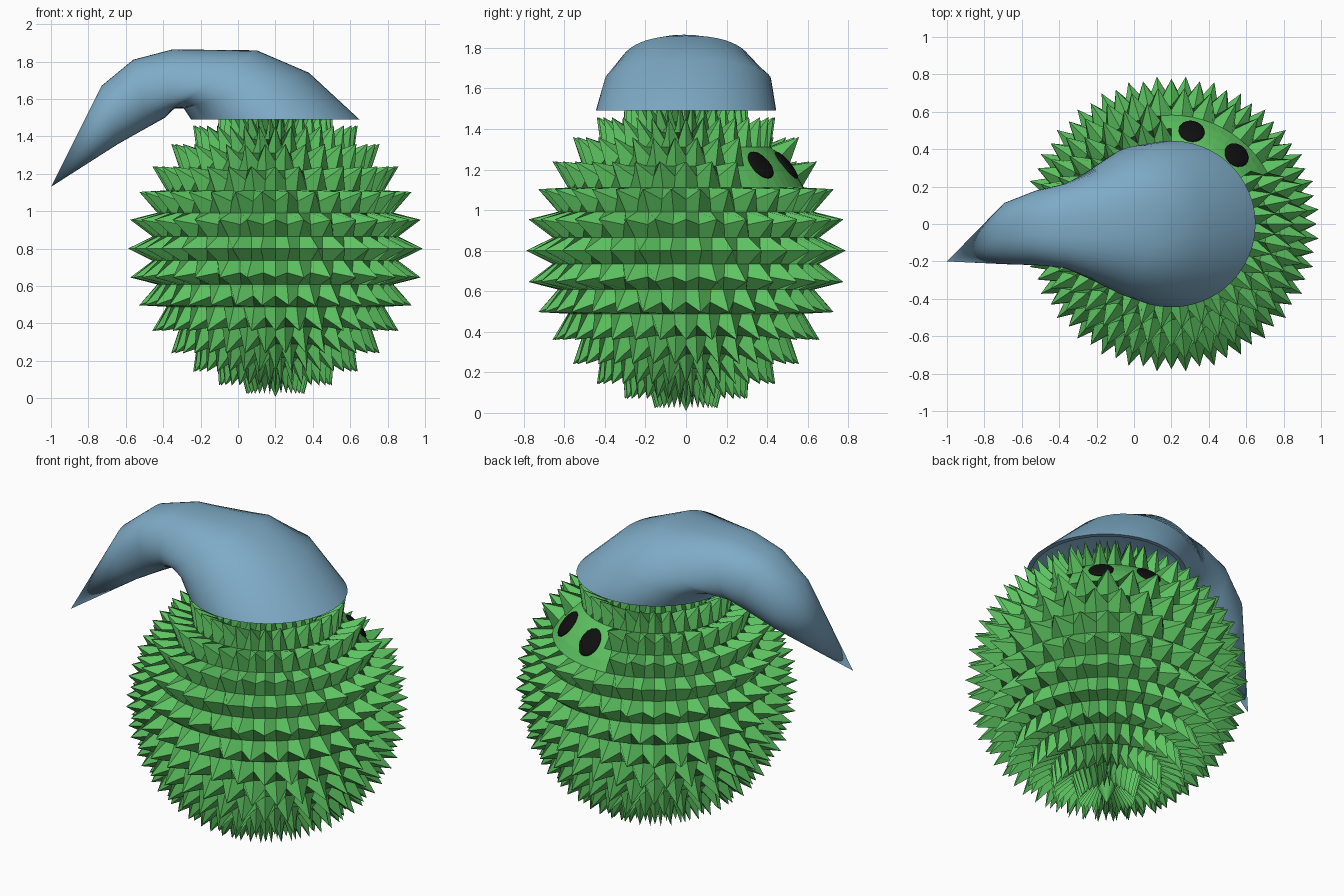
import bpy, bmesh
from math import pi, sin, cos, atan2, asin
from mathutils import Vector

if "Cube" in bpy.data.objects:
    bpy.data.objects.remove(bpy.data.objects["Cube"])

CENTRE = Vector((0.2, 0, 0.8))
BASE_R, TIP_R = 0.66, 0.792
EYE_DIRS = [Vector((0.11, 0.505, 0.43)).normalized(),
            Vector((0.355, 0.375, 0.43)).normalized()]


def material(name, rgb):
    m = bpy.data.materials.new(name)
    m.diffuse_color = (*rgb, 1)
    m.use_nodes = True
    m.node_tree.nodes["Principled BSDF"].inputs["Base Color"].default_value = m.diffuse_color
    return m


def add_object(name, bm, mat, smooth):
    bmesh.ops.recalc_face_normals(bm, faces=bm.faces)
    for f in bm.faces:
        f.smooth = smooth
    me = bpy.data.meshes.new(name)
    bm.to_mesh(me)
    bm.free()
    me.materials.append(mat)
    ob = bpy.data.objects.new(name, me)
    bpy.context.collection.objects.link(ob)
    return ob


green = material("green", (0.11, 0.55, 0.12))
blue = material("blue", (0.21, 0.41, 0.57))
black = material("black", (0.005, 0.005, 0.005))

# Spiky body: staggered vertices of a sphere pulled outwards
bm = bmesh.new()
bmesh.ops.create_uvsphere(bm, u_segments=64, v_segments=32, radius=1)
step = 2 * pi / 64
mid = (EYE_DIRS[0] + EYE_DIRS[1]).normalized()
for v in bm.verts:
    d = v.co.normalized()
    ring = round(asin(max(-1, min(1, d.z))) / step)
    col = round(atan2(d.y, d.x) / step)
    spike = abs(ring) == 16 or (ring % 2 == 0 and (ring // 2 + col) % 2 == 1)
    # smooth patch around the eyes
    if min((d - e).length for e in EYE_DIRS + [mid]) < 0.22:
        spike = False
    v.co = CENTRE + d * (TIP_R if spike else BASE_R)
add_object("spiky_body", bm, green, False)

# Eyes: flat discs lying on the body
for i, d in enumerate(EYE_DIRS):
    bm = bmesh.new()
    bmesh.ops.create_uvsphere(bm, u_segments=24, v_segments=12, radius=1)
    rot = d.to_track_quat('Z', 'Y')
    for v in bm.verts:
        v.co = CENTRE + d * 0.66 + rot @ Vector((v.co.x * 0.07, v.co.y * 0.085, v.co.z * 0.018))
    add_object(f"eye_{i + 1}", bm, black, True)

# Floppy hat: loft of (upper x, upper z, lower x, lower z, y centre, half width, squareness)
rings = [
    (0.62, 1.49, -0.22, 1.49, 0.00, 0.42, 1.0),
    (0.65, 1.49, -0.25, 1.49, 0.00, 0.445, 1.0),
    (0.38, 1.74, -0.29, 1.55, 0.01, 0.41, 0.95),
    (0.10, 1.86, -0.34, 1.55, 0.00, 0.33, 0.8),
    (-0.35, 1.865, -0.39, 1.50, -0.01, 0.225, 0.75),
    (-0.56, 1.81, -0.48, 1.45, -0.02, 0.20, 0.8),
    (-0.73, 1.67, -0.64, 1.36, -0.05, 0.165, 0.9),
]
N = 48
bm = bmesh.new()
loops = []
for ux, uz, lx, lz, cy, hw, p in rings:
    loop = []
    for k in range(N):
        a = 2 * pi * k / N
        c, s = cos(a), sin(a)
        t = (c + 1) / 2
        y = cy + hw * (abs(s) ** p) * (1 if s >= 0 else -1)
        loop.append(bm.verts.new((lx + (ux - lx) * t, y, lz + (uz - lz) * t)))
    loops.append(loop)
for a, b in zip(loops, loops[1:]):
    for k in range(N):
        n = (k + 1) % N
        bm.faces.new((a[k], a[n], b[n], b[k]))
tip = bm.verts.new((-1.0, -0.2, 1.13))
for k in range(N):
    bm.faces.new((loops[-1][k], loops[-1][(k + 1) % N], tip))
hat = add_object("floppy_hat", bm, blue, True)
bpy.context.view_layer.objects.active = hat
hat.select_set(True)
bpy.ops.object.shade_smooth_by_angle(angle=0.7)
